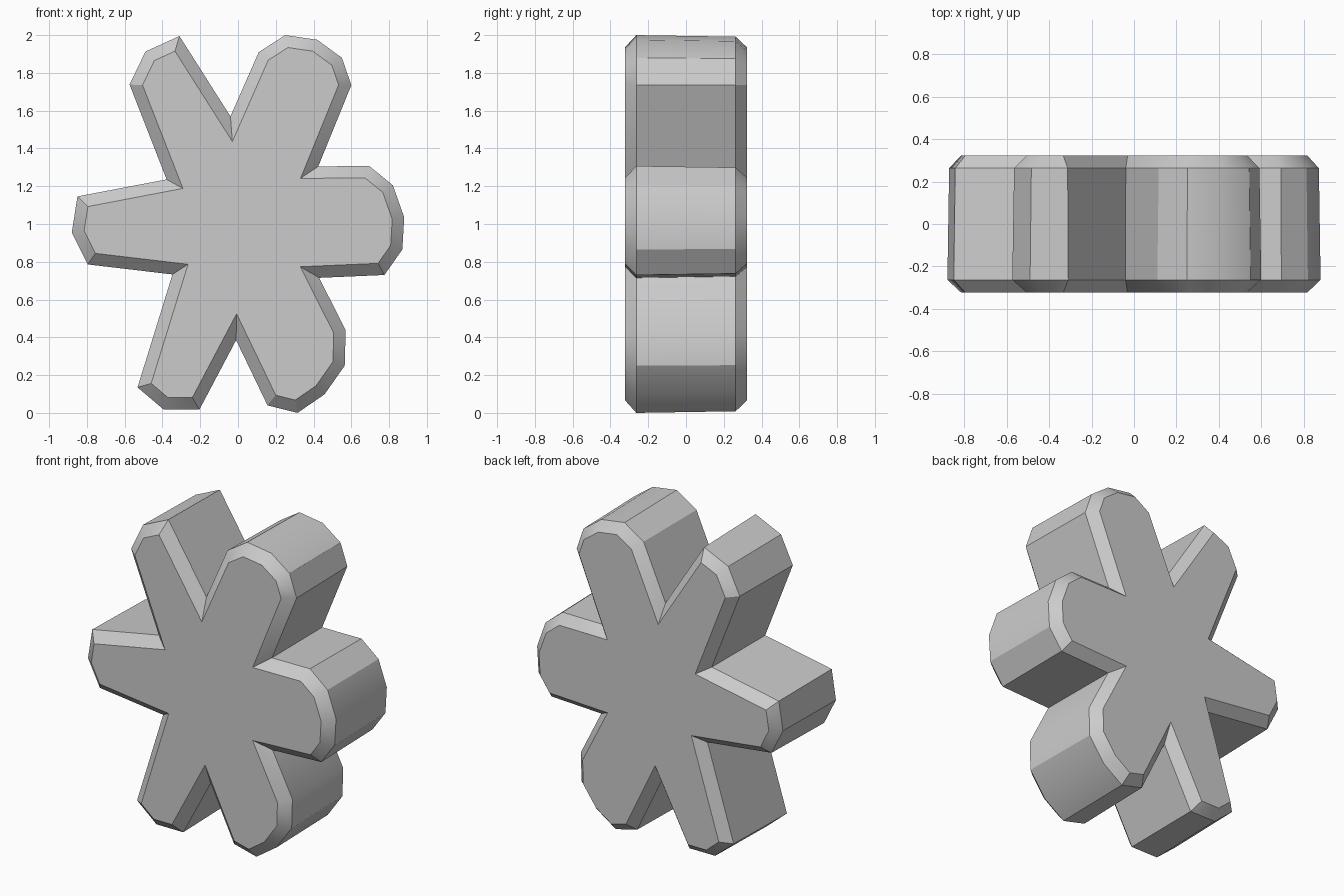
import bpy
import bmesh
import math
from mathutils import Vector

# Remove the default cube
cube = bpy.data.objects.get("Cube")
if cube:
    bpy.data.objects.remove(cube, do_unlink=True)

HALF_DEPTH = 0.324      # half of the full thickness
RIM_DEPTH = 0.263       # where the chamfer meets the side wall
CHAMFER = 0.063
DRAFT = 0.008           # the back is very slightly smaller

# Outline (x, z), clockwise: each arm starts at the notch before it
arms = {
    "upper_left_side": [(-0.04, 1.57), (0.11, 1.91), (0.25, 2.0), (0.42, 1.975),
                        (0.55, 1.88), (0.6, 1.735)],
    "left_side": [(0.425, 1.305), (0.695, 1.307), (0.82, 1.205), (0.88, 1.035),
                  (0.87, 0.865), (0.775, 0.73)],
    "lower_left_side": [(0.43, 0.715), (0.57, 0.437), (0.565, 0.25), (0.458, 0.098),
                        (0.315, 0), (0.156, 0.04)],
    "lower_right_side": [(-0.01, 0.385), (-0.204, 0.018), (-0.394, 0.018), (-0.532, 0.135)],
    "right_side": [(-0.347, 0.733), (-0.796, 0.786), (-0.88, 0.955), (-0.85, 1.146)],
    "upper_right_side": [(-0.378, 1.236), (-0.574, 1.738), (-0.49, 1.913), (-0.31, 1.995)],
}
outline = [Vector(point) for arm in arms.values() for point in arm]


def inset(points, distance):
    """Move every edge of a clockwise outline inwards, with mitred corners."""
    moved = []
    for i, point in enumerate(points):
        before = (point - points[i - 1]).normalized()
        after = (points[(i + 1) % len(points)] - point).normalized()
        normal_a = Vector((before.y, -before.x))
        normal_b = Vector((after.y, -after.x))
        mitre = (normal_a + normal_b) / (1 + normal_a.dot(normal_b))
        moved.append(point + mitre * distance)
    return moved


def make_material(name, value):
    material = bpy.data.materials.new(name)
    material.use_nodes = True
    colour = (value, value, value, 1)
    material.diffuse_color = colour
    material.node_tree.nodes["Principled BSDF"].inputs["Base Color"].default_value = colour
    return material


# Stack the cross-sections from front to back and join them with walls
sections = [
    (-HALF_DEPTH, CHAMFER),
    (-RIM_DEPTH, 0),
    (RIM_DEPTH, DRAFT),
    (HALF_DEPTH, CHAMFER),
]
bm = bmesh.new()
rings = []
for depth, distance in sections:
    rings.append([bm.verts.new((p.x, depth, p.y)) for p in inset(outline, distance)])

for near, far in zip(rings, rings[1:]):
    for i in range(len(outline)):
        bm.faces.new((near[i - 1], near[i], far[i], far[i - 1]))

# Flat front and back caps
bm.faces.new(rings[0])
bm.faces.new(rings[-1])
bmesh.ops.recalc_face_normals(bm, faces=bm.faces)

mesh = bpy.data.meshes.new("six_armed_star")
bm.to_mesh(mesh)
bm.free()
star = bpy.data.objects.new("six_armed_star", mesh)
bpy.context.collection.objects.link(star)
mesh.materials.append(make_material("plain_grey", 0.6))

# Smooth the rounded arm ends, keep the chamfers crisp
bpy.ops.object.select_all(action="DESELECT")
star.select_set(True)
bpy.context.view_layer.objects.active = star
bpy.ops.object.shade_smooth_by_angle(angle=math.radians(30))
